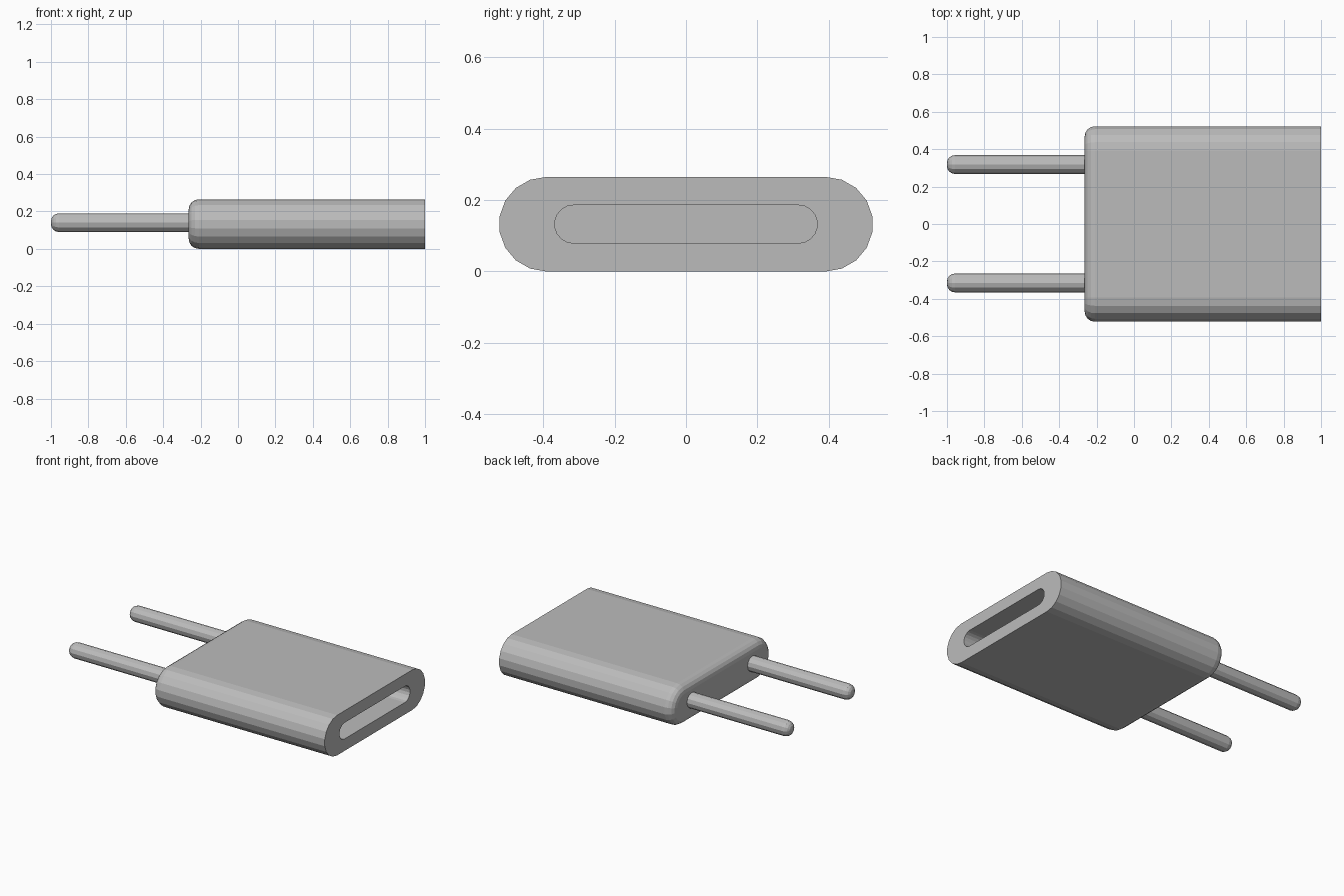
import bpy, bmesh, math

cube = bpy.data.objects.get("Cube")
if cube:
    bpy.data.objects.remove(cube, do_unlink=True)

grey = bpy.data.materials.new("plain grey")
grey.use_nodes = True
colour = (0.5, 0.5, 0.5, 1)
grey.diffuse_color = colour
grey.node_tree.nodes["Principled BSDF"].inputs["Base Color"].default_value = colour


def section(x, cy, cz, straight, radius, segs):
    """Rounded slot outline across x; straight = half the flat length (0 gives a circle)."""
    pts = []
    for side in (1, -1):
        for i in range(segs + 1 if straight else segs):
            a = math.pi / 2 - math.pi * i / segs
            pts.append((x, cy + side * (straight + radius * math.cos(a)),
                        cz + side * radius * math.sin(a)))
    return pts


def loft(name, sections):
    """Skin consecutive sections and cap both ends."""
    bm = bmesh.new()
    rings = [[bm.verts.new(p) for p in s] for s in sections]
    for a, b in zip(rings, rings[1:]):
        for i in range(len(a)):
            j = (i + 1) % len(a)
            bm.faces.new((a[i], a[j], b[j], b[i]))
    bm.faces.new(rings[0])
    bm.faces.new(rings[-1])
    bmesh.ops.recalc_face_normals(bm, faces=bm.faces)
    mesh = bpy.data.meshes.new(name)
    bm.to_mesh(mesh)
    bm.free()
    mesh.materials.append(grey)
    obj = bpy.data.objects.new(name, mesh)
    bpy.context.collection.objects.link(obj)
    return obj


def rounded_end(x, radius, bevel, steps):
    """Pairs of (x, radius) easing from the end face to the full radius."""
    for i in range(steps + 1):
        a = math.pi / 2 * i / steps
        yield x + bevel * (1 - math.sin(a)), radius - bevel * (1 - math.cos(a))


# Plug body: rounded rear end, flat open end, and a recessed socket
MID, R, FLAT, SEGS = 0.1325, 0.1325, 0.392, 9
body = [section(x, 0, MID, FLAT, r, SEGS)
        for x, r in reversed(list(rounded_end(-0.264, R, 0.055, 4)))]
body.sort(key=lambda s: s[0][0])
body.append(section(1, 0, MID, FLAT, R, SEGS))
body += [section(x, 0, MID, 0.315, 0.0535, SEGS) for x in (1, 0.45)]
loft("plug_body", body)

# Two round-tipped contact pins
for name, y in (("back_pin", 0.318), ("front_pin", -0.315)):
    pin = [section(x, y, 0.14, 0, 0.05 if x > -0.95 else r, 6)
           for x, r in rounded_end(-1, 0.05, 0.042, 4)]
    pin.sort(key=lambda s: s[0][0])
    pin.append(section(-0.24, y, 0.14, 0, 0.05, 6))
    loft(name, pin)
